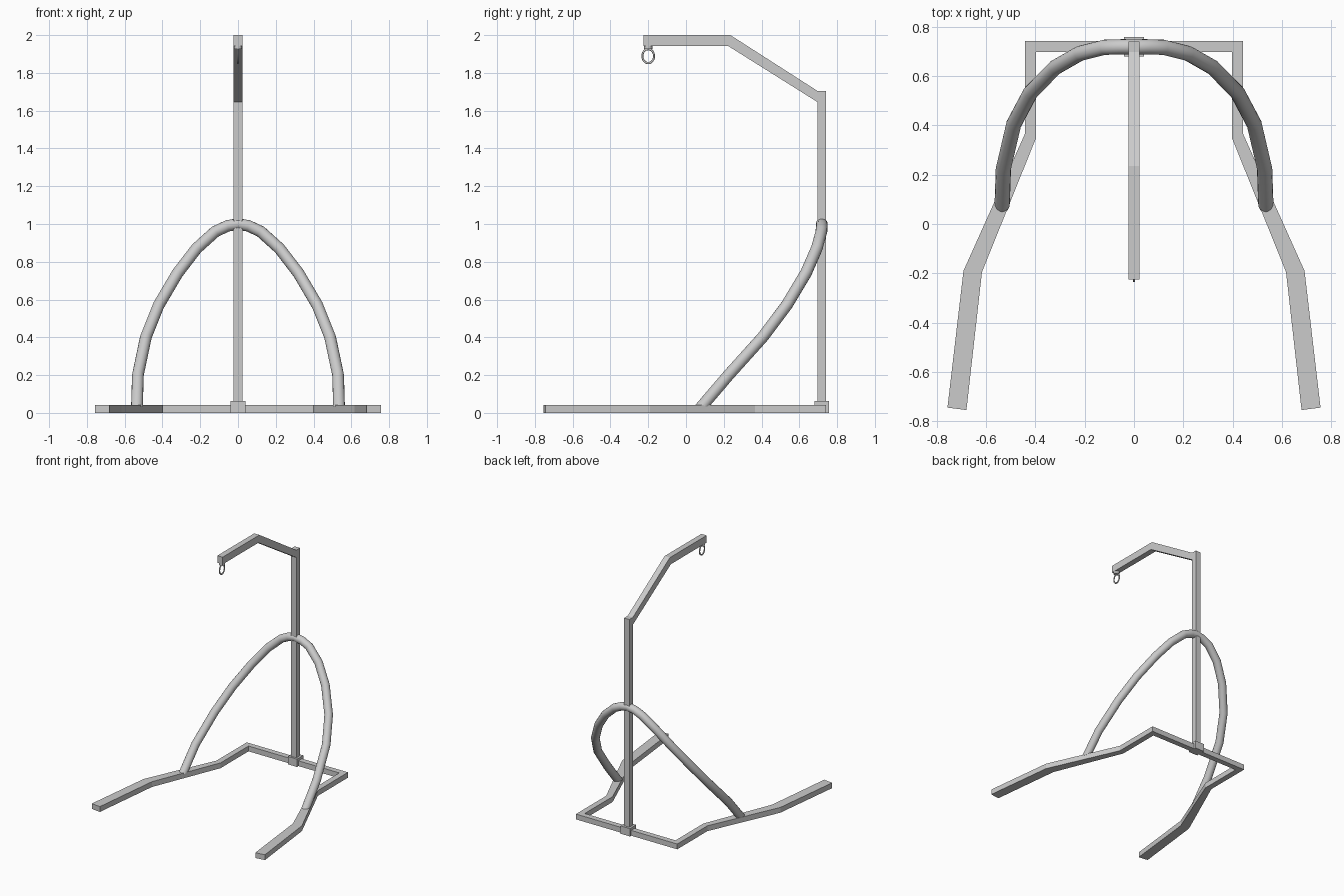
import bpy, bmesh, math
from mathutils import Vector

if "Cube" in bpy.data.objects:
    bpy.data.objects.remove(bpy.data.objects["Cube"])


def finish(name, bm):
    bmesh.ops.recalc_face_normals(bm, faces=bm.faces)
    me = bpy.data.meshes.new(name)
    bm.to_mesh(me)
    bm.free()
    ob = bpy.data.objects.new(name, me)
    bpy.context.collection.objects.link(ob)
    return ob


def bar(name, pairs, place, lo, hi):
    """Mitred bar: edge pairs in a plane, thickened from lo to hi."""
    bm = bmesh.new()
    rings = [[bm.verts.new(place(p, t)) for p, t in
              ((a, lo), (b, lo), (b, hi), (a, hi))] for a, b in pairs]
    for r, s in zip(rings, rings[1:]):
        for i in range(4):
            j = (i + 1) % 4
            bm.faces.new((r[i], r[j], s[j], s[i]))
    bm.faces.new(rings[0])
    bm.faces.new(rings[-1][::-1])
    return finish(name, bm)


def flat(p, t):
    return (p[0], p[1], t)


def side(p, t):
    return (t, p[0], p[1])


# Splayed floor frame, outer/inner edge pairs of the right half, mirrored
half = [((0.757, -0.745), (0.68, -0.755)), ((0.692, -0.19), (0.617, -0.195)),
        ((0.443, 0.365), (0.397, 0.35)), ((0.443, 0.742), (0.397, 0.698))]
left = [tuple((-x, y) for x, y in pair) for pair in half]
bar("base_frame", half + left[::-1], flat, 0.0, 0.042)

# Socket, upright post and cranked overhead arm
W = 0.023
bar("post_socket", [((-0.04, 0.68), (-0.04, 0.758)), ((0.04, 0.68), (0.04, 0.758))],
    flat, 0.0, 0.062)
bar("upright_post", [((0.695, 0.03), (0.741, 0.03)), ((0.695, 1.704), (0.741, 1.704))],
    side, -W, W)
bar("overhead_arm", [((-0.225, 2.0), (-0.225, 1.943)), ((0.235, 2.0), (0.222, 1.943)),
                     ((0.697, 1.704), (0.697, 1.645))], side, -W, W)

# Hanging ring and its mount
bpy.ops.mesh.primitive_cylinder_add(vertices=16, radius=0.022, depth=0.02,
                                    location=(0, -0.2, 1.936))
bpy.context.object.name = "ring_mount"
bpy.ops.object.shade_smooth_by_angle()
bpy.ops.mesh.primitive_torus_add(major_segments=24, minor_segments=8, major_radius=0.031,
                                 minor_radius=0.005, location=(0, -0.2, 1.889),
                                 rotation=(0, math.pi / 2, 0))
ring = bpy.context.object
ring.name = "hanging_ring"
ring.scale.x = 1.2
bpy.ops.object.shade_smooth_by_angle(angle=math.radians(60))

# Bent round brace from the legs up to the post
path = [(0.537, 0.02, -0.04), (0.53, 0.225, 0.20), (0.488, 0.405, 0.40), (0.42, 0.533, 0.57),
        (0.32, 0.635, 0.74), (0.22, 0.692, 0.87), (0.12, 0.717, 0.96), (0.055, 0.719, 0.99)]
path = path + [(0, 0.719, 1.0)] + [(-x, y, z) for x, y, z in path[::-1]]
bm = bmesh.new()
pts = [Vector(p) for p in path]
R, N, rings = 0.031, 16, []
for i, p in enumerate(pts):
    t = (pts[min(i + 1, len(pts) - 1)] - pts[max(i - 1, 0)]).normalized()
    u = Vector((0, 1, -0.6))
    u = (u - t * u.dot(t)).normalized()
    v = t.cross(u)
    rings.append([bm.verts.new(p + R * (math.cos(a) * u + math.sin(a) * v))
                  for a in (2 * math.pi * k / N for k in range(N))])
for r, s in zip(rings, rings[1:]):
    for k in range(N):
        bm.faces.new((r[k], r[(k + 1) % N], s[(k + 1) % N], s[k]))
# Trim the feet level with the frame
bmesh.ops.bisect_plane(bm, geom=bm.verts[:] + bm.edges[:] + bm.faces[:],
                       plane_co=(0, 0, 0.035), plane_no=(0, 0, 1), clear_inner=True)
bmesh.ops.holes_fill(bm, edges=[e for e in bm.edges if e.is_boundary], sides=0)
brace = finish("curved_brace", bm)
bpy.ops.object.select_all(action='DESELECT')
brace.select_set(True)
bpy.context.view_layer.objects.active = brace
bpy.ops.object.shade_smooth_by_angle(angle=math.radians(40))
